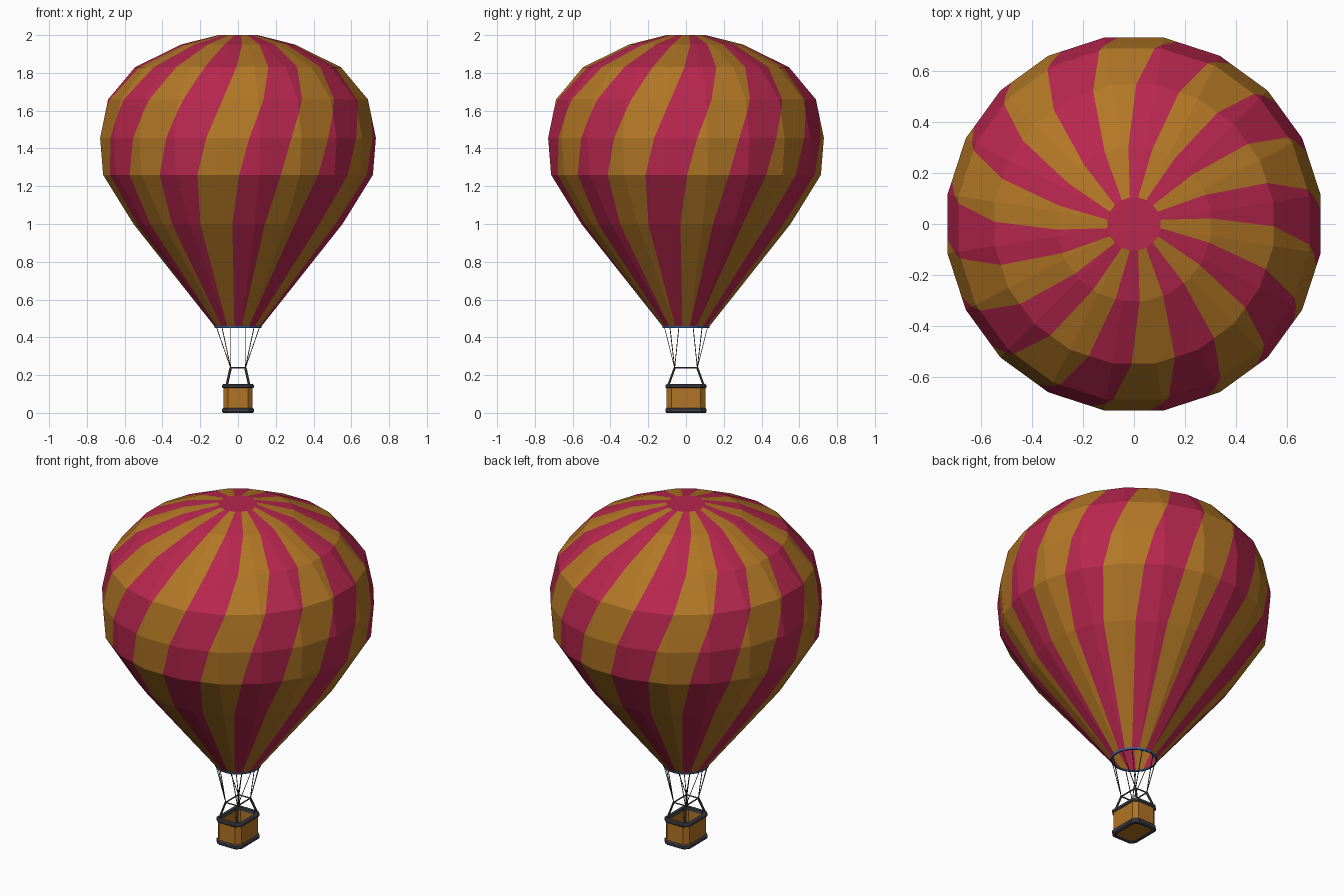
import bpy, bmesh, math
from mathutils import Vector

if "Cube" in bpy.data.objects:
    bpy.data.objects.remove(bpy.data.objects["Cube"])


def material(name, rgb):
    m = bpy.data.materials.new(name)
    m.diffuse_color = (*rgb, 1)
    m.use_nodes = True
    m.node_tree.nodes["Principled BSDF"].inputs["Base Color"].default_value = m.diffuse_color
    return m


PINK = material("raspberry cloth", (0.48, 0.020, 0.078))
GOLD = material("gold cloth", (0.45, 0.185, 0.019))
WICKER = material("wicker", (0.44, 0.175, 0.017))
TRIM = material("dark trim", (0.055, 0.055, 0.07))
ROPE = material("rope black", (0.025, 0.025, 0.025))
BLUE = material("blue hem", (0.03, 0.11, 0.32))


def finish(name, bm, *mats, fix=True):
    bmesh.ops.remove_doubles(bm, verts=bm.verts, dist=1e-5)
    if fix:
        bmesh.ops.recalc_face_normals(bm, faces=bm.faces)
    me = bpy.data.meshes.new(name)
    bm.to_mesh(me)
    bm.free()
    for m in mats:
        me.materials.append(m)
    ob = bpy.data.objects.new(name, me)
    bpy.context.collection.objects.link(ob)
    return ob


def skin(bm, loops, closed=False):
    """Bridge a list of equal point loops with quads."""
    rows = [[bm.verts.new(p) for p in loop] for loop in loops]
    pairs = list(zip(rows, rows[1:])) + ([(rows[-1], rows[0])] if closed else [])
    for a, b in pairs:
        n = len(a)
        for i in range(n):
            j = (i + 1) % n
            bm.faces.new((a[i], a[j], b[j], b[i]))
    return rows


def rod(bm, a, b, r, sides):
    """Thin straight bar between two points."""
    a, b = Vector(a), Vector(b)
    q = (b - a).to_track_quat('Z', 'Y')
    ring = [q @ Vector((r * math.cos(t), r * math.sin(t), 0))
            for t in (2 * math.pi * (i + 0.5) / sides for i in range(sides))]
    rows = skin(bm, [[a + p for p in ring], [b + p for p in ring]])
    for row in rows:
        bm.faces.new(row)


def circle(r, z, n=20):
    return [Vector((r * math.cos(t), r * math.sin(t), z))
            for t in (2 * math.pi * (i + 0.5) / n for i in range(n))]


# Envelope: 20-sided, each flat panel is split by a slanting stripe edge.
# Ring = z, radius, stripe twist in panels (0 at mouth, 2 at crown)
RINGS = [(0.455, 0.123, 0.0), (1.0, 0.56, 0.33), (1.26, 0.723, 0.53),
         (1.455, 0.739, 0.76), (1.59, 0.711, 1.0), (1.66, 0.696, 1.13),
         (1.83, 0.552, 1.45), (1.95, 0.305, 1.73), (2.0, 0.105, 2.0)]
bm = bmesh.new()
for (z0, r0, t0), (z1, r1, t1) in zip(RINGS, RINGS[1:]):
    low, high = circle(r0, z0), circle(r1, z1)
    turn = int(t0)
    t0, t1 = t0 - turn, t1 - turn
    for i in range(20):
        j = (i + 1) % 20
        e0, e1 = low[i].lerp(low[j], t0), high[i].lerp(high[j], t1)
        for part, quad in enumerate(((low[i], e0, e1, high[i]),
                                     (e0, low[j], high[j], e1))):
            pts = [p for k, p in enumerate(quad) if (p - quad[k - 1]).length > 1e-5]
            if len(pts) > 2:
                f = bm.faces.new([bm.verts.new(p) for p in pts])
                # panel 14 faces the front and is pink at the mouth
                f.material_index = (i + turn + part + 1) % 2
crown = bm.faces.new([bm.verts.new(p) for p in circle(0.105, 2.0)])
crown.material_index = 0
finish("envelope", bm, PINK, GOLD, fix=False)

# Blue hem around the mouth
bm = bmesh.new()
skin(bm, [circle(0.125, 0.449), circle(0.127, 0.459),
          circle(0.119, 0.459), circle(0.117, 0.449)], closed=True)
finish("mouth_hem", bm, BLUE)


def plan(x, y, c, z):
    """Rectangle with cut corners."""
    return [(x, -y + c, z), (x, y - c, z), (x - c, y, z), (-x + c, y, z),
            (-x, y - c, z), (-x, -y + c, z), (-x + c, -y, z), (x - c, -y, z)]


# Basket: hollow wicker tub with a floor
bm = bmesh.new()
rows = skin(bm, [plan(0.066, 0.091, 0.02, 0.015), plan(0.066, 0.091, 0.02, 0.142),
                 plan(0.077, 0.102, 0.024, 0.142), plan(0.077, 0.102, 0.024, 0.006)])
bm.faces.new(rows[0])
bm.faces.new(rows[-1])
finish("basket", bm, WICKER)

# Padded rims at the top and bottom of the basket
for name, z0, z1 in (("top_rim", 0.131, 0.152), ("bottom_rim", 0.0, 0.026)):
    bm = bmesh.new()
    m = (z0 + z1) / 2
    h = (z1 - z0) / 2
    skin(bm, [plan(0.079, 0.104, 0.025, z0), plan(0.085, 0.109, 0.027, m - h * 0.5),
              plan(0.085, 0.109, 0.027, m + h * 0.5), plan(0.079, 0.104, 0.025, z1),
              plan(0.064, 0.089, 0.02, z1), plan(0.064, 0.089, 0.02, z0)], closed=True)
    finish(name, bm, TRIM)

# Four leaning posts, the frame above them, and three ropes per corner
posts, frame, ropes = bmesh.new(), bmesh.new(), bmesh.new()
X, Y, Z = 0.039, 0.06, 0.238
for sx in (-1, 1):
    rod(frame, (sx * X, -Y, Z), (sx * X, Y, Z), 0.004, 6)
    rod(frame, (-X, sx * Y, Z), (X, sx * Y, Z), 0.004, 6)
    for sy in (-1, 1):
        top = (sx * X, sy * Y, Z)
        rod(posts, (sx * 0.06, sy * 0.094, 0.145), top, 0.0065, 6)
        for deg in (18, 45, 72):
            a = math.radians(deg)
            rod(ropes, top, (sx * 0.121 * math.cos(a), sy * 0.121 * math.sin(a), 0.457),
                0.0022, 4)
finish("posts", posts, TRIM)
finish("top_frame", frame, TRIM)
finish("ropes", ropes, ROPE)
